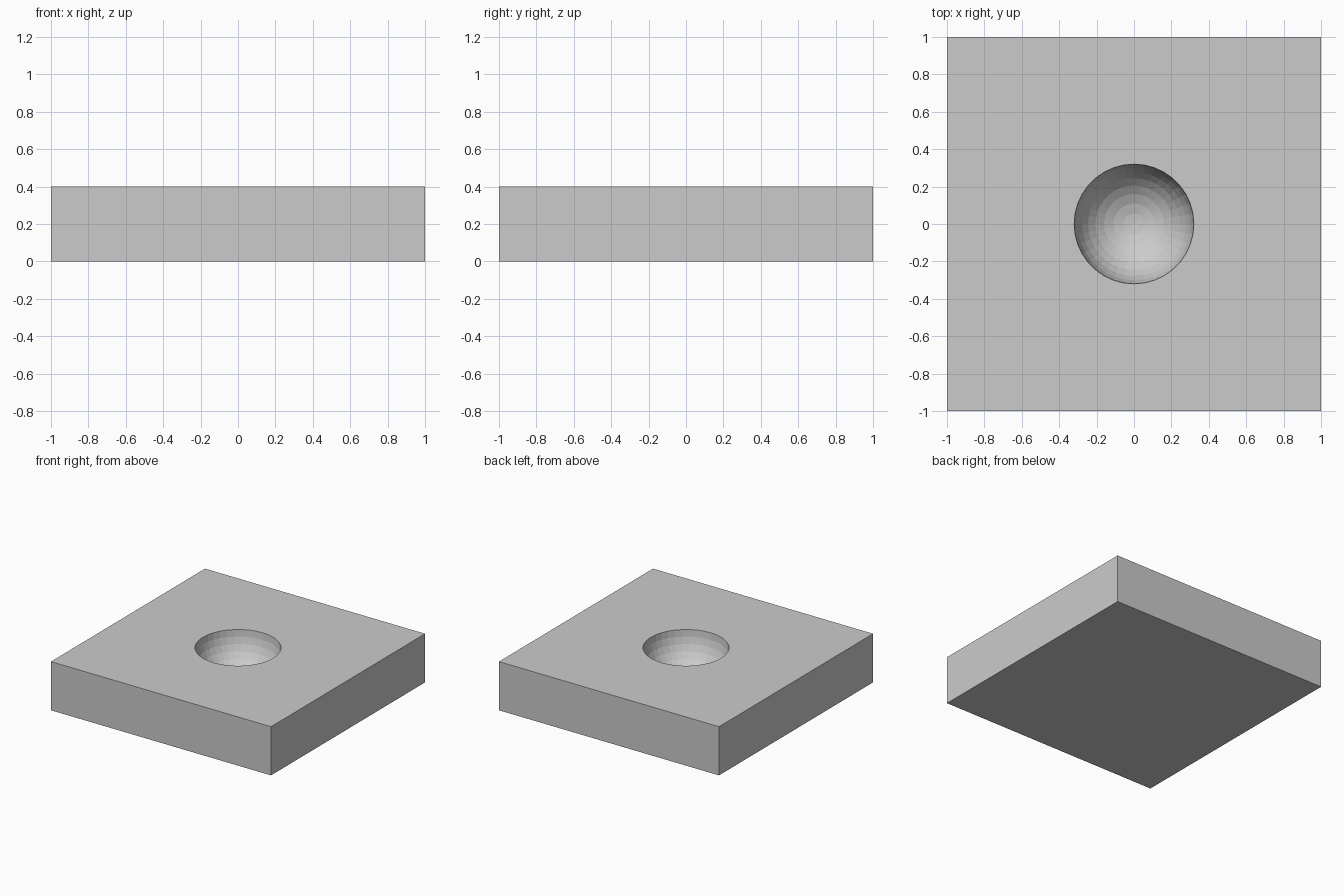
import bpy, bmesh
from mathutils import Matrix

if "Cube" in bpy.data.objects:
    bpy.data.objects.remove(bpy.data.objects["Cube"])

HEIGHT, RADIUS = 0.4, 0.32
bm = bmesh.new()

# Hemispherical dimple sunk into the top
bmesh.ops.create_uvsphere(bm, u_segments=36, v_segments=18, radius=RADIUS,
                          matrix=Matrix.Translation((0, 0, HEIGHT)))
bmesh.ops.delete(bm, geom=[v for v in bm.verts if v.co.z > HEIGHT + 1e-4], context='VERTS')

# Square slab with its top face opened
slab = bmesh.ops.create_cube(bm, size=1, matrix=Matrix.Translation((0, 0, HEIGHT / 2))
                             @ Matrix.Diagonal((2, 2, HEIGHT, 1)))
slab_faces = {f for v in slab["verts"] for f in v.link_faces}
top = [f for f in slab_faces if f.calc_center_median().z > HEIGHT - 1e-4]
bmesh.ops.delete(bm, geom=top, context='FACES_ONLY')

# Flat top between the slab edge and the dimple rim
rim = [e for e in bm.edges if len(e.link_faces) == 1]
bmesh.ops.triangle_fill(bm, edges=rim, use_beauty=True, normal=(0, 0, 1))
bmesh.ops.recalc_face_normals(bm, faces=bm.faces[:])

mesh = bpy.data.meshes.new("dimpled_slab")
bm.to_mesh(mesh)
bm.free()
bpy.context.collection.objects.link(bpy.data.objects.new("dimpled_slab", mesh))
